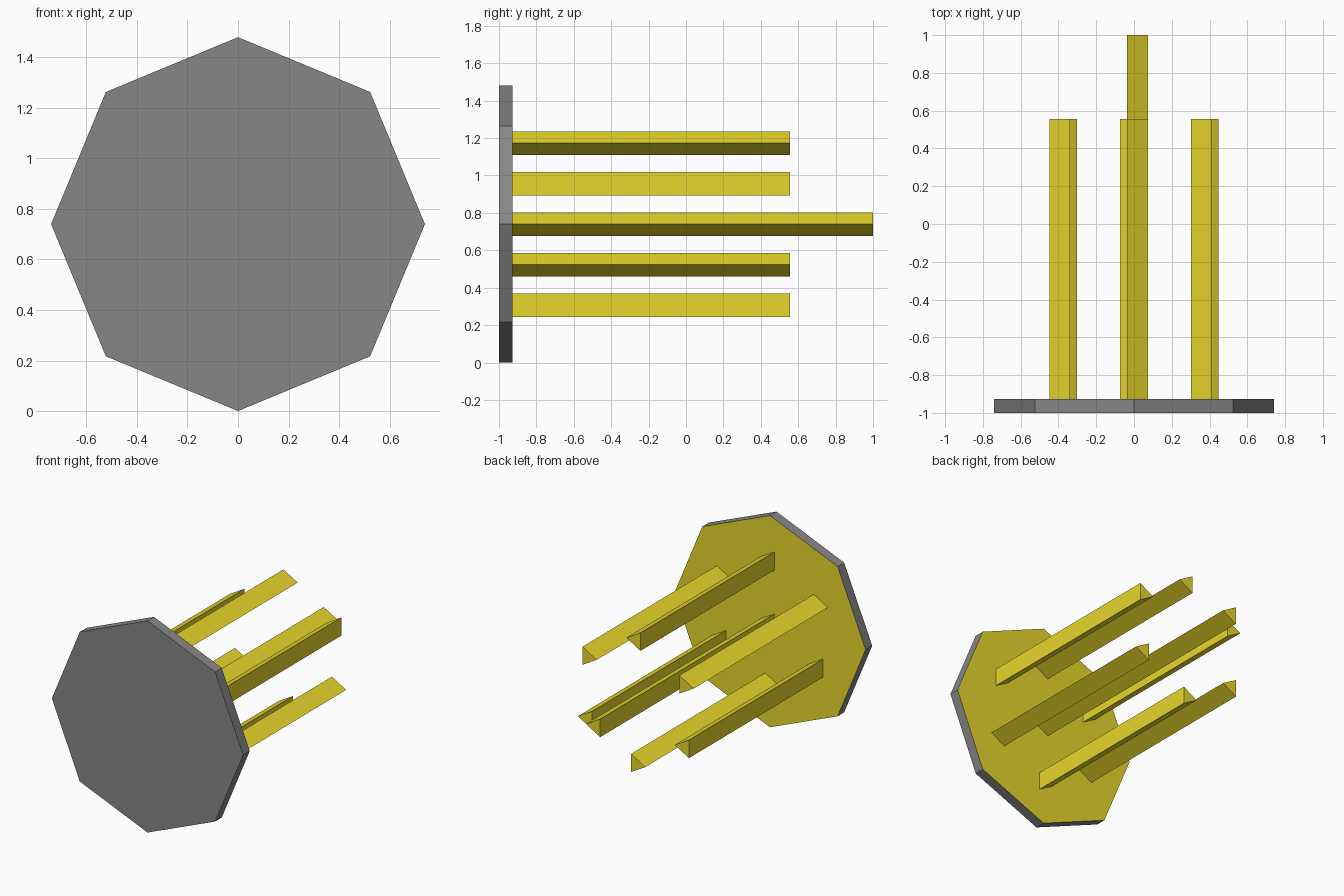
import bpy, bmesh, math

if "Cube" in bpy.data.objects:
    bpy.data.objects.remove(bpy.data.objects["Cube"])


def material(name, rgb):
    m = bpy.data.materials.new(name)
    m.diffuse_color = (*rgb, 1)
    m.use_nodes = True
    m.node_tree.nodes["Principled BSDF"].inputs["Base Color"].default_value = m.diffuse_color
    return m


GREY = material("grey", (0.24, 0.24, 0.24))
YELLOW = material("yellow", (0.80, 0.68, 0.024))
CENTRE_Z = 0.74
PLATE_BACK = -0.927


def prism_y(name, sides, radius, x, z, y0, y1, mats, start=0.0):
    """Closed flat-sided prism along y, first corner at angle start in the xz plane."""
    bm = bmesh.new()
    ring = []
    for i in range(sides):
        a = start + i * math.tau / sides
        ring.append(bm.verts.new((x + radius * math.cos(a), y0, z + radius * math.sin(a))))
    face = bm.faces.new(ring)
    new = bmesh.ops.extrude_face_region(bm, geom=[face], use_keep_orig=True)["geom"]
    bmesh.ops.translate(bm, vec=(0, y1 - y0, 0),
                        verts=[g for g in new if isinstance(g, bmesh.types.BMVert)])
    bmesh.ops.recalc_face_normals(bm, faces=bm.faces[:])
    # a second material, if given, goes on the back face
    for f in bm.faces:
        if len(mats) > 1 and f.normal.y > 0.9:
            f.material_index = 1
    mesh = bpy.data.meshes.new(name)
    bm.to_mesh(mesh)
    bm.free()
    for m in mats:
        mesh.materials.append(m)
    ob = bpy.data.objects.new(name, mesh)
    bpy.context.collection.objects.link(ob)
    return ob


# Octagonal plate, grey with a yellow back
prism_y("plate", 8, 0.74, 0, CENTRE_Z, -1.0, PLATE_BACK, [GREY, YELLOW])

# Long triangular centre prong
prism_y("centre_prong", 3, 0.073, 0, CENTRE_Z, PLATE_BACK, 1.0, [YELLOW])

# Ring of six shorter prongs, each turned with its place in the ring
for i in range(6):
    turn = i * math.pi / 3
    a = math.pi / 2 + turn
    prism_y(f"outer_prong_{i + 1}", 3, 0.073,
            0.433 * math.cos(a), CENTRE_Z + 0.433 * math.sin(a),
            PLATE_BACK, 0.555, [YELLOW], start=turn)
